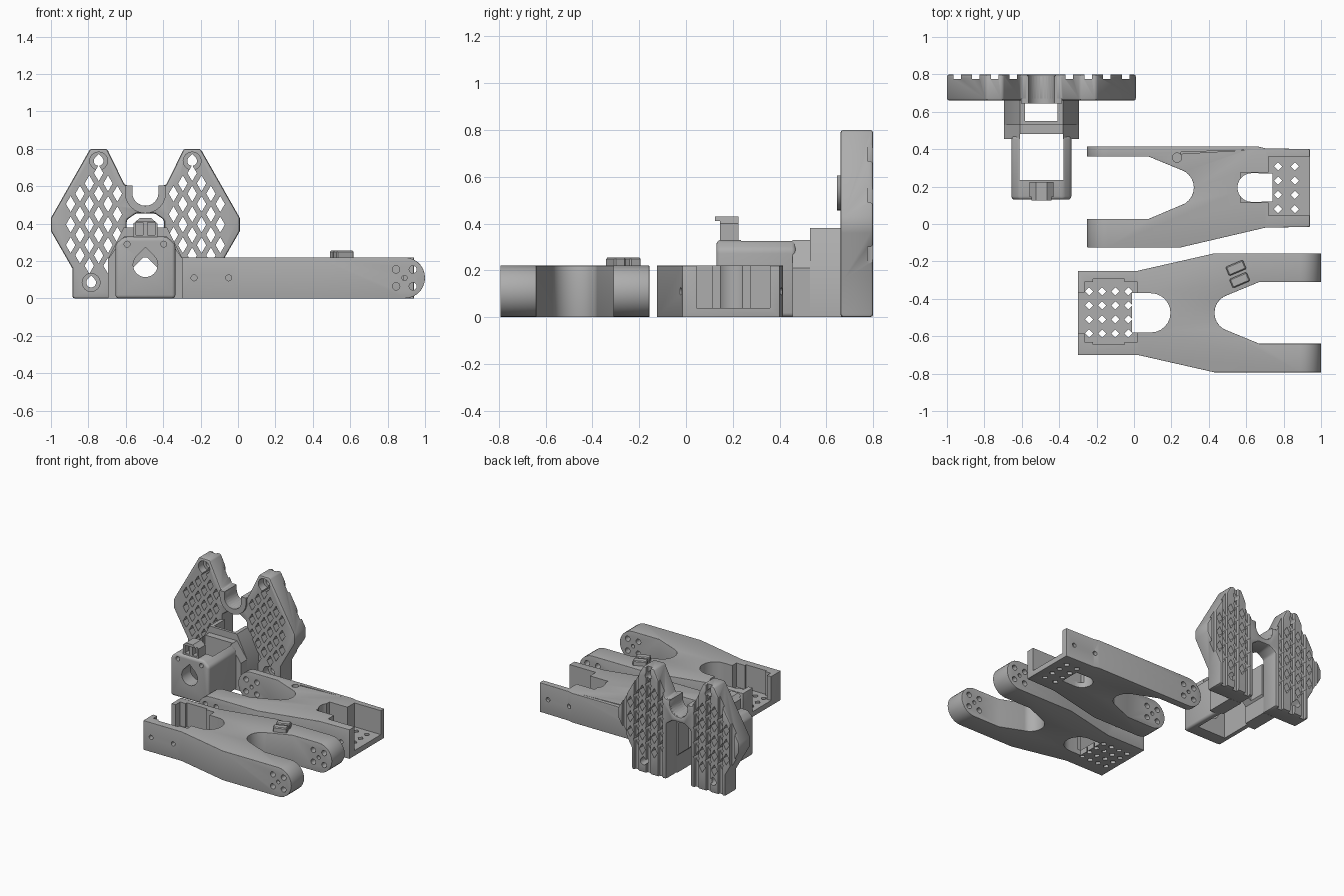
import bpy
import bmesh
from math import pi, cos, sin

cube = bpy.data.objects.get("Cube")
if cube:
    bpy.data.objects.remove(cube, do_unlink=True)

GREY = (0.42, 0.42, 0.42, 1.0)
grey = bpy.data.materials.new("matte_grey")
grey.use_nodes = True
grey.diffuse_color = GREY
grey.node_tree.nodes["Principled BSDF"].inputs["Base Color"].default_value = GREY


# ---------- helpers ----------
def prism(name, polygons, axis, low, high):
    """Extrude one or more flat polygons along an axis into one object."""
    place = {"x": lambda u, v, w: (w, u, v),
             "y": lambda u, v, w: (u, w, v),
             "z": lambda u, v, w: (u, v, w)}[axis]
    bm = bmesh.new()
    for points in polygons:
        face = bm.faces.new([bm.verts.new(place(u, v, low)) for u, v in points])
        moved = bmesh.ops.extrude_face_region(bm, geom=[face])["geom"]
        for vert in moved:
            if isinstance(vert, bmesh.types.BMVert):
                vert.co["xyz".index(axis)] = high
    bmesh.ops.recalc_face_normals(bm, faces=bm.faces)
    mesh = bpy.data.meshes.new(name)
    bm.to_mesh(mesh)
    bm.free()
    mesh.materials.append(grey)
    obj = bpy.data.objects.new(name, mesh)
    bpy.context.collection.objects.link(obj)
    return obj


def bake(obj):
    """Replace the mesh by its modified version."""
    graph = bpy.context.evaluated_depsgraph_get()
    mesh = bpy.data.meshes.new_from_object(obj.evaluated_get(graph))
    obj.modifiers.clear()
    obj.data = mesh


def combine(obj, tool, operation="DIFFERENCE"):
    mod = obj.modifiers.new("combine", "BOOLEAN")
    mod.operation, mod.solver, mod.object = operation, "EXACT", tool
    bake(obj)
    bpy.data.objects.remove(tool, do_unlink=True)


def cut(obj, polygons, axis, low, high):
    combine(obj, prism("cutter", polygons, axis, low, high))


def soften(obj, width, segments=3):
    mod = obj.modifiers.new("soften", "BEVEL")
    mod.width, mod.segments = width, segments
    mod.limit_method, mod.angle_limit = "ANGLE", 0.6
    mod.use_clamp_overlap = True
    bake(obj)


def smooth(obj):
    bpy.ops.object.select_all(action="DESELECT")
    obj.select_set(True)
    bpy.context.view_layer.objects.active = obj
    bpy.ops.object.shade_smooth_by_angle(angle=0.6)


def rect(left, right, low, high):
    return [(left, low), (right, low), (right, high), (left, high)]


def arc(u, v, radius, start, end, steps=12):
    turns = [start + (end - start) * i / steps for i in range(steps + 1)]
    return [(u + radius * cos(t), v + radius * sin(t)) for t in turns]


def circle(u, v, radius, steps=16):
    return arc(u, v, radius, 0, 2 * pi, steps)[:-1]


def diamond(u, v, wide, tall):
    return [(u - wide, v), (u, v - tall), (u + wide, v), (u, v + tall)]


def teardrop(u, v, radius):
    return arc(u, v, radius, 0.75 * pi, 2.25 * pi, 18) + [(u, v + radius * 1.42)]


def finger_holes(x):
    z, gap = 0.11, 0.045
    return [circle(x, z, 0.014)] + [circle(x + i * gap, z + j * gap, 0.02)
                                    for i in (-1, 1) for j in (-1, 1)]


HEIGHT = 0.22
ROUND = HEIGHT / 2


def forked_arm(name, outline, square_end, round_end, slot):
    """Plan outline trimmed by a side profile that rounds the finger tips."""
    arm = prism(name, [outline], "z", -0.1, 0.4)
    side = 1 if round_end > square_end else -1
    tip = arc(round_end - side * ROUND, ROUND, ROUND, -pi / 2, pi / 2, 14)
    if side < 0:
        tip = [(2 * (round_end + ROUND) - x, z) for x, z in tip]
    back = square_end - side * 0.2
    profile = [(back, 0)] + tip + [(back, HEIGHT)]
    combine(arm, prism("profile", [profile], "y", -1.2, 1.2), "INTERSECT")
    soften(arm, 0.028)
    cut(arm, [slot], "z", -0.1, 0.4)
    return arm


# ---------- long forked arm ----------
mid = -0.475
upper = [(1.0, 0.165), (0.67, 0.165), (0.5, 0.095)]
crotch = arc(0.53, 0, 0.1, 0.6 * pi, 1.4 * pi, 10)
outer = [(-0.3, -0.225), (0.02, -0.225), (0.43, -0.318), (1.0, -0.318)]
shape = (outer + [(x, -y) for x, y in upper] + crotch[::-1]
         + upper[::-1] + [(x, -y) for x, y in outer[::-1]])
slot = [(-0.01, -0.105)] + arc(0.09, 0, 0.105, -pi / 2, pi / 2) + [(-0.01, 0.105)]
long_arm = forked_arm("long_arm", [(x, y + mid) for x, y in shape], -0.3, 1.0,
                      [(x, y + mid) for x, y in slot])
for pocket in (rect(-0.265, 0.02, mid - 0.155, mid + 0.165),
               rect(-0.22, -0.05, mid - 0.17, mid + 0.18),
               rect(-0.4, -0.25, mid - 0.11, mid + 0.11)):
    cut(long_arm, [pocket], "z", 0.04, 0.5)
cut(long_arm, [diamond(-0.24 + 0.07 * i, mid - 0.11 + 0.075 * j, 0.022, 0.022)
               for i in range(4) for j in range(4)], "z", -0.1, 0.1)
cut(long_arm, finger_holes(0.89), "y", -1, 0)
for low, high in ((-0.9, -0.66), (-0.29, 0)):
    cut(long_arm, [circle(x, ROUND, 0.016) for x in (-0.235, -0.05)], "y", low, high)
smooth(long_arm)

# Raised cable clip on the long arm
for name, x, y in (("clip_rear", 0.545, -0.235), ("clip_front", 0.565, -0.3)):
    clip = prism(name, [rect(-0.05, 0.05, -0.026, 0.026)], "z", 0.2, 0.255)
    clip.location = (x, y, 0)
    clip.rotation_euler.z = 0.4
    soften(clip, 0.006, 1)

# ---------- short forked arm ----------
mid = 0.195
shape = ([(-0.25, -0.125), (0.25, -0.125), (0.7, -0.02), (0.94, -0.015),
          (0.94, 0.4), (0.7, 0.405), (0.66, 0.415), (-0.25, 0.415), (-0.25, 0.36),
          (0.08, 0.36), (0.25, 0.29)]
         + arc(0.22, mid, 0.1, 0.4 * pi, -0.4 * pi, 10)
         + [(0.25, 0.1), (0.08, 0.028), (-0.25, 0.028)])
slot = ([(0.74, 0.27)] + arc(0.63, mid, 0.077, pi / 2, 1.5 * pi) + [(0.74, 0.12)])
short_arm = forked_arm("short_arm", shape, 0.94, -0.25, slot)
for pocket in (rect(0.72, 1.1, 0.045, 0.36), rect(0.57, 0.75, 0.115, 0.275)):
    cut(short_arm, [pocket], "z", 0.04, 0.5)
cut(short_arm, [diamond(x, 0.08 + 0.076 * j, 0.022, 0.022)
                for x in (0.77, 0.86) for j in range(4)], "z", -0.1, 0.1)
cut(short_arm, finger_holes(-0.14), "y", -0.5, 0.6)
cut(short_arm, [circle(0.23, 0.355, 0.025)], "z", 0.19, 0.4)
cut(short_arm, [[(0.25, 0.375), (0.6, 0.395), (0.25, 0.385)]], "z", 0.2, 0.4)
for low, high in ((-0.3, 0.02), (0.38, 0.6)):
    cut(short_arm, [circle(x, ROUND, 0.016) for x in (0.69, 0.87)], "y", low, high)
smooth(short_arm)

# ---------- standing lattice plate ----------
CX = -0.495


def mirrored(half):
    """Close a half profile about the stand's centre line."""
    return [(CX + u, v) for u, v in half] + [(CX - u, v) for u, v in half[::-1]]


half = (arc(0, 0.565, 0.07, -0.45 * pi, 0, 7)
        + [(0.07, 0.605), (0.11, 0.605), (0.205, 0.8), (0.295, 0.8), (0.505, 0.43),
           (0.505, 0.36), (0.39, 0.16), (0.39, 0), (0.1, 0), (0.1, 0.42), (0.05, 0.455)])
plate = prism("lattice_plate", [mirrored(half)], "y", 0.66, 0.8)
soften(plate, 0.012, 2)
grooves = [rect(CX + s * d - 0.02, CX + s * d + 0.02, -0.1, 1)
           for s in (-1, 1) for d in (0.15, 0.25, 0.35, 0.45)]
cut(plate, grooves, "y", 0.776, 0.9)


def in_lobe(d, z):
    """Leave a solid rim and solid areas around the mounting holes."""
    edge = 0.505 - max(z - 0.43, 0.36 - z, 0) * 0.56
    inner = 0.12 + max(z - 0.56, 0) * 0.5
    return inner < d < edge - 0.055 and 0.13 < z < 0.7


lattice = []
for column in range(7):
    for row in range(7):
        d = 0.15 + 0.05 * column
        z = 0.12 + 0.11 * row + 0.055 * (column % 2)
        if in_lobe(d, z):
            lattice += [diamond(CX + s * d, z, 0.025, 0.043) for s in (-1, 1)]
cut(plate, lattice, "y", 0.5, 0.9)
mounts = [(s * d, z) for s in (-1, 1) for d, z in ((0.25, 0.735), (0.29, 0.085))]
cut(plate, [circle(CX + d, z, 0.048) for d, z in mounts], "y", 0.6, 0.72)
cut(plate, [teardrop(CX + d, z, 0.026) for d, z in mounts], "y", 0.6, 0.9)
smooth(plate)

# Bracket joining the plate to the housing
passage = mirrored([(0.1, -0.1), (0.1, 0.13), (0.01, 0.22)])
for name, top, low, high in (("bracket_front", 0.33, 0.455, 0.53),
                             ("bracket_rear", 0.38, 0.53, 0.67)):
    section = mirrored([(0.2, 0), (0.2, 0.21), (0.115, top)])
    bracket = prism(name, [section], "y", low, high)
    cut(bracket, [passage], "y", 0, 1)
    cut(bracket, [rect(CX - 0.087, CX + 0.087, 0.55, 0.9),
                  rect(CX - 0.115, CX + 0.115, 0.2, 0.48)], "z", -0.1, 0.6)
    smooth(bracket)

# Half ring behind the saddle
saddle = (arc(CX, 0.565, 0.11, pi, 2 * pi) + [(CX + 0.11, 0.605), (CX + 0.07, 0.605)]
          + arc(CX, 0.565, 0.07, 2 * pi, pi) + [(CX - 0.07, 0.605), (CX - 0.11, 0.605)])
smooth(prism("saddle_ring", [saddle], "y", 0.645, 0.79))

# Open motor housing
housing = prism("motor_housing", [mirrored([(0.16, 0), (0.16, 0.29), (0.115, 0.33)])],
                "y", 0.13, 0.47)
soften(housing, 0.018)
cut(housing, [rect(CX - 0.118, CX + 0.118, 0.235, 0.6)], "z", -0.1, 0.6)
cut(housing, [teardrop(CX, 0.18, 0.066)], "y", 0, 0.3)
cut(housing, [circle(CX + s * 0.098, 0.29, 0.016) for s in (-1, 1)], "y", 0, 0.21)
smooth(housing)

# Hook on top of the housing
hook = prism("hook", [mirrored([(0.065, 0.3), (0.065, 0.4), (0.03, 0.43)])], "y", 0.125, 0.225)
cut(hook, [rect(CX - 0.05, CX - 0.012, 0.34, 0.405),
           rect(CX + 0.012, CX + 0.05, 0.34, 0.405)], "y", 0, 0.19)
cut(hook, [rect(0.1, 0.145, 0.25, 0.41)], "x", -1, 0)
smooth(hook)
